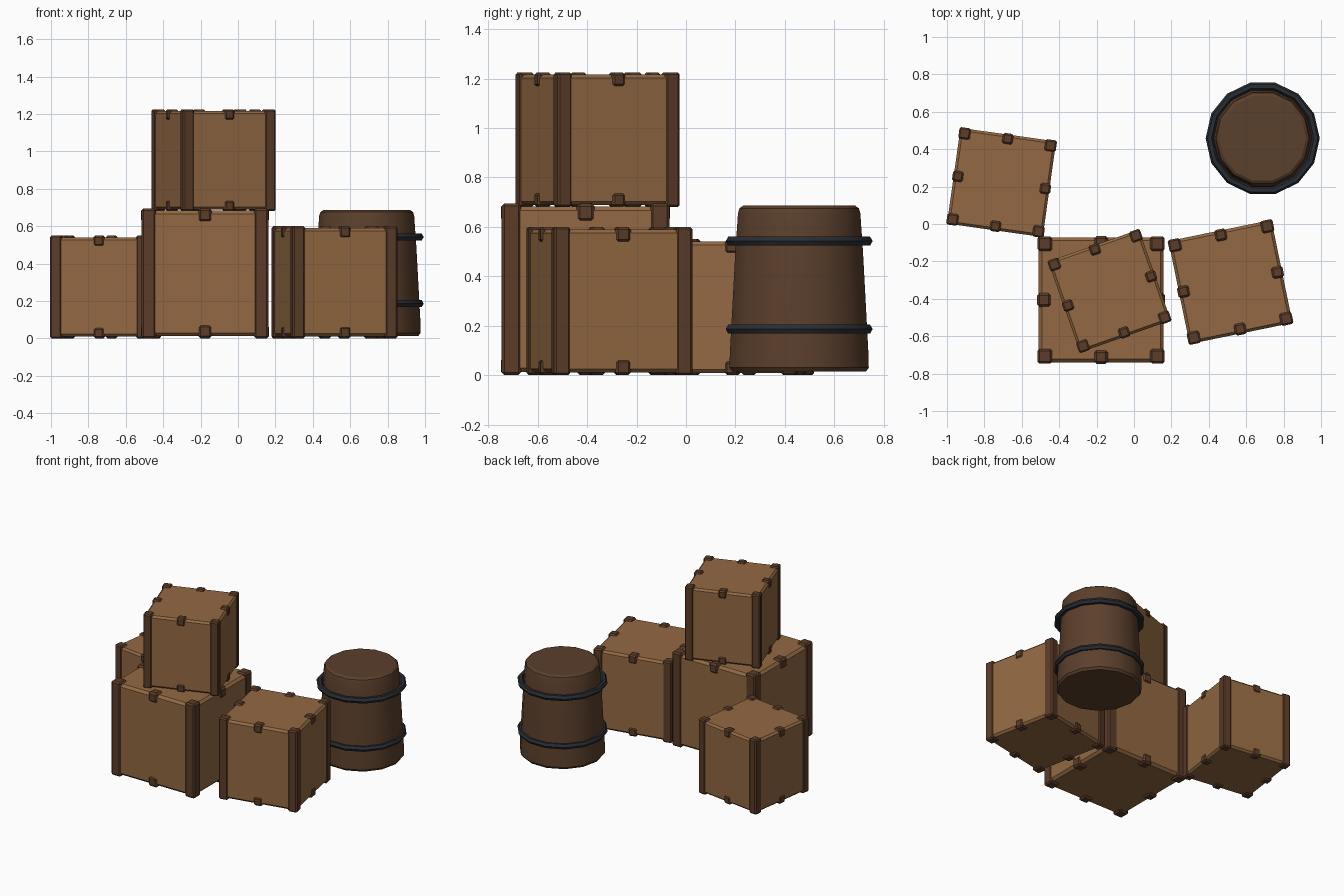
import bpy, bmesh
from math import radians, pi, cos, sin
from mathutils import Matrix, Vector

if "Cube" in bpy.data.objects:
    bpy.data.objects.remove(bpy.data.objects["Cube"])


def material(name, rgb):
    m = bpy.data.materials.new(name)
    m.diffuse_color = (*rgb, 1)
    m.use_nodes = True
    m.node_tree.nodes["Principled BSDF"].inputs["Base Color"].default_value = m.diffuse_color
    return m


WOOD = material("crate_wood", (0.29, 0.14, 0.055))
TRIM = material("dark_trim", (0.105, 0.046, 0.022))
STAVE = material("barrel_wood", (0.105, 0.05, 0.025))
IRON = material("iron", (0.022, 0.026, 0.033))


def finish(bm, name, mat, matrix=Matrix(), angle=35):
    bmesh.ops.recalc_face_normals(bm, faces=bm.faces)
    me = bpy.data.meshes.new(name)
    bm.to_mesh(me)
    bm.free()
    me.materials.append(mat)
    ob = bpy.data.objects.new(name, me)
    ob.matrix_world = matrix
    bpy.context.collection.objects.link(ob)
    bpy.ops.object.select_all(action='DESELECT')
    ob.select_set(True)
    bpy.context.view_layer.objects.active = ob
    bpy.ops.object.shade_smooth_by_angle(angle=radians(angle))
    return ob


def add_box(bm, centre, size, bevel):
    # chamfered box, built separately so the bevel stays local
    part = bmesh.new()
    bmesh.ops.create_cube(part, size=1)
    bmesh.ops.scale(part, vec=size, verts=part.verts)
    bmesh.ops.bevel(part, geom=part.edges[:], offset=bevel, segments=1, affect='EDGES')
    bmesh.ops.translate(part, vec=centre, verts=part.verts)
    me = bpy.data.meshes.new("tmp")
    part.to_mesh(me)
    part.free()
    bm.from_mesh(me)
    bpy.data.meshes.remove(me)


def crate(name, x, y, z, width, height, turn):
    place = Matrix.Translation((x, y, z)) @ Matrix.Rotation(radians(turn), 4, 'Z')
    gap = 0.017 * height
    # wooden body
    bm = bmesh.new()
    add_box(bm, (0, 0, height / 2), (width - gap, width - gap, height - 2 * gap), 0.025 * height)
    finish(bm, name + "_body", WOOD, place, 20)
    # full-height corner posts
    t = 0.112 * height
    r = (width - t) / 2
    bm = bmesh.new()
    for sx in (-1, 1):
        for sy in (-1, 1):
            add_box(bm, (sx * r, sy * r, height / 2), (t, t, height), 0.015 * height)
    finish(bm, name + "_corner_posts", TRIM, place, 20)
    # clips halfway along each top and bottom edge
    c = 0.105 * height
    r = (width - c) / 2 + 0.002
    bm = bmesh.new()
    for dx, dy in ((1, 0), (-1, 0), (0, 1), (0, -1)):
        for h in (c / 2, height - c / 2):
            add_box(bm, (dx * r, dy * r, h), (c, c, c), 0.018 * height)
    finish(bm, name + "_edge_clips", TRIM, place, 20)


def lathe(bm, profile, n, closed):
    rings = [[bm.verts.new((r * cos(2 * pi * i / n), r * sin(2 * pi * i / n), z))
              for i in range(n)] for r, z in profile]
    pairs = list(zip(rings, rings[1:]))
    if closed:
        pairs.append((rings[-1], rings[0]))
    else:
        bm.faces.new(rings[0])
        bm.faces.new(rings[-1])
    for a, b in pairs:
        for i in range(n):
            j = (i + 1) % n
            bm.faces.new((a[i], a[j], b[j], b[i]))


# crates
crate("large_crate", -0.176, -0.406, 0, 0.68, 0.695, 0)
crate("right_crate", 0.516, -0.31, 0, 0.572, 0.6, 11.6)
crate("left_crate", -0.708, 0.222, 0, 0.526, 0.55, -8)
crate("top_crate", -0.131, -0.358, 0.68, 0.524, 0.545, 19.4)

# tapered barrel with chamfered rim
SIDES = 14
spot = Matrix.Translation((0.688, 0.458, 0))
bm = bmesh.new()
lathe(bm, [(0.277, 0.014), (0.289, 0.03), (0.288, 0.08), (0.276, 0.3), (0.265, 0.5),
           (0.254, 0.655), (0.248, 0.675), (0.232, 0.686)], SIDES, False)
finish(bm, "barrel", STAVE, spot)

# two iron hoops standing off the barrel
for name, z in (("lower_hoop", 0.186), ("upper_hoop", 0.542)):
    bm = bmesh.new()
    lathe(bm, [(0.284 + 0.021 * cos(k * pi / 3), z + 0.021 * sin(k * pi / 3))
               for k in range(6)], SIDES, True)
    finish(bm, name, IRON, spot, 30)
